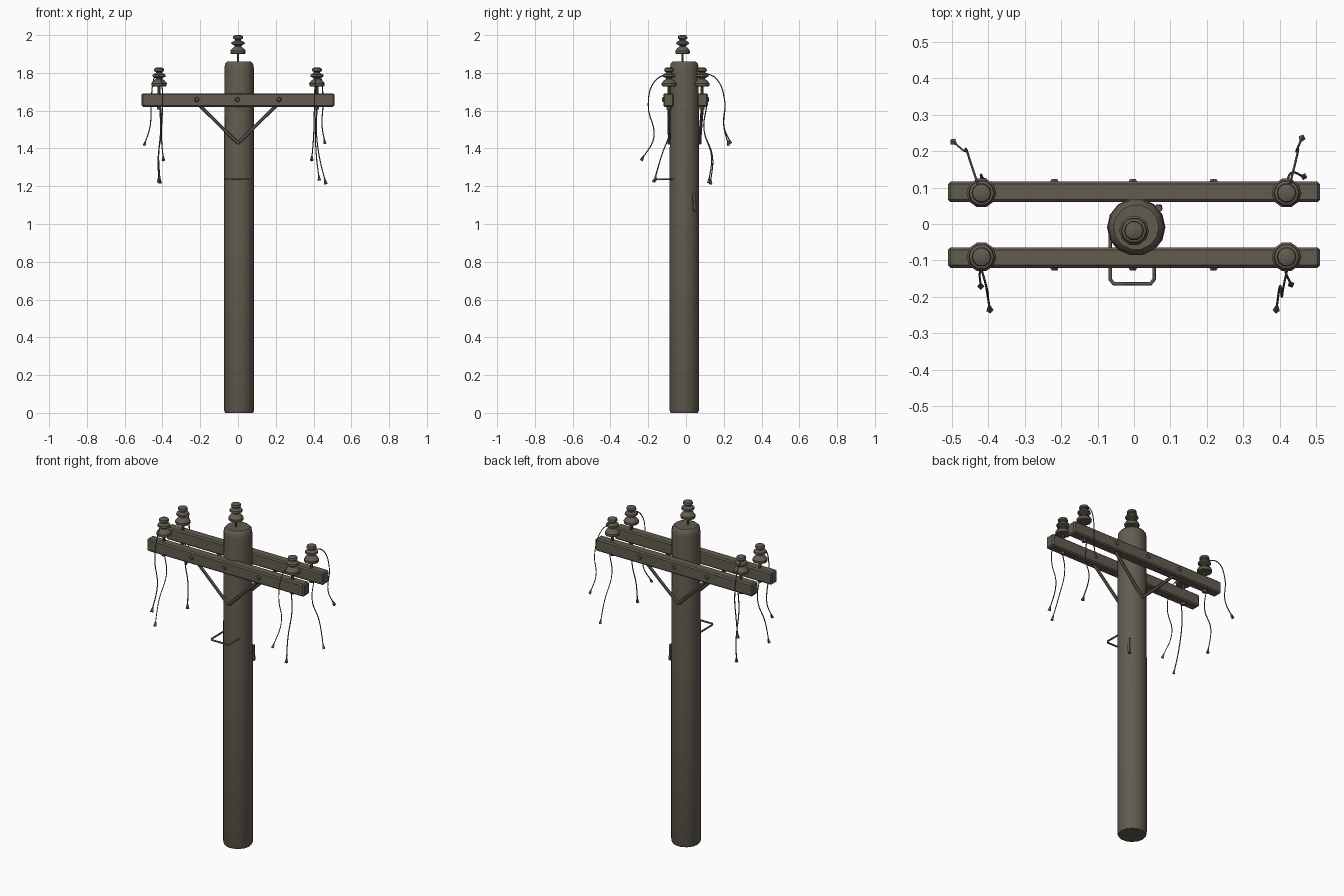
import bpy, bmesh, math
from mathutils import Vector

if "Cube" in bpy.data.objects:
    bpy.data.objects.remove(bpy.data.objects["Cube"])

wood = bpy.data.materials.new("weathered grey brown")
wood.diffuse_color = (0.122, 0.107, 0.080, 1)
wood.use_nodes = True
wood.node_tree.nodes["Principled BSDF"].inputs["Base Color"].default_value = wood.diffuse_color


def finish(bm, name, smooth=True):
    bmesh.ops.recalc_face_normals(bm, faces=bm.faces)
    me = bpy.data.meshes.new(name)
    bm.to_mesh(me)
    bm.free()
    me.materials.append(wood)
    ob = bpy.data.objects.new(name, me)
    bpy.context.collection.objects.link(ob)
    if smooth:
        bpy.ops.object.select_all(action='DESELECT')
        ob.select_set(True)
        bpy.context.view_layer.objects.active = ob
        bpy.ops.object.shade_smooth_by_angle(angle=math.radians(40))
    return ob


def lathe(name, profile, loc, sides):
    """Closed solid turned around z from (radius, height) pairs."""
    bm = bmesh.new()
    rings = []
    for r, z in profile:
        rings.append([bm.verts.new((loc[0] + r * math.cos(2 * math.pi * i / sides),
                                    loc[1] + r * math.sin(2 * math.pi * i / sides),
                                    loc[2] + z)) for i in range(sides)])
    for a, b in zip(rings, rings[1:]):
        for i in range(sides):
            j = (i + 1) % sides
            bm.faces.new((a[i], a[j], b[j], b[i]))
    bm.faces.new(rings[0])
    bm.faces.new(rings[-1])
    return finish(bm, name)


def rod(name, a, b, r1, r2=None, sides=8):
    a, b = Vector(a), Vector(b)
    d = b - a
    bm = bmesh.new()
    bmesh.ops.create_cone(bm, cap_ends=True, segments=sides, radius1=r1,
                          radius2=r1 if r2 is None else r2, depth=d.length)
    bm.transform(d.to_track_quat('Z', 'Y').to_matrix().to_4x4())
    bmesh.ops.translate(bm, verts=bm.verts, vec=(a + b) / 2)
    return finish(bm, name)


def tube(name, pts, r, kind='POLY', res=1):
    cu = bpy.data.curves.new(name, 'CURVE')
    cu.dimensions = '3D'
    cu.bevel_depth = r
    cu.bevel_resolution = res
    cu.use_fill_caps = True
    cu.resolution_u = 6
    if kind == 'POLY':
        sp = cu.splines.new('POLY')
        sp.points.add(len(pts) - 1)
        for p, c in zip(sp.points, pts):
            p.co = (*c, 1)
    else:
        sp = cu.splines.new('BEZIER')
        sp.bezier_points.add(len(pts) - 1)
        for p, c in zip(sp.bezier_points, pts):
            p.co = c
            p.handle_left_type = p.handle_right_type = 'AUTO'
    cu.materials.append(wood)
    ob = bpy.data.objects.new(name, cu)
    bpy.context.collection.objects.link(ob)
    return ob


# Pole with a chamfered top and a slightly worn foot
lathe("pole", [(0.074, 0), (0.080, 0.015), (0.080, 1.0), (0.078, 1.825),
               (0.074, 1.848), (0.062, 1.86)], (0.006, -0.009, 0), 14)
rod("pole_knot", (0.066, 0.042, 1.16), (0.070, 0.046, 1.07), 0.012, 0.009, 5)

# Insulator: three stacked bells
BELLS = [(0.022, 0), (0.040, 0.003), (0.041, 0.018), (0.030, 0.032), (0.017, 0.040),
         (0.018, 0.046), (0.036, 0.054), (0.034, 0.064), (0.017, 0.072),
         (0.017, 0.078), (0.027, 0.083), (0.025, 0.096), (0.014, 0.101)]
lathe("top_insulator", BELLS, (0, -0.018, 1.899), 10)
rod("top_pin", (0, -0.018, 1.84), (0, -0.018, 1.91), 0.006)

for side, yc, yi in (("front", -0.092, -0.09), ("back", 0.088, 0.085)):
    out = -1 if yc < 0 else 1
    # Crossarm
    bm = bmesh.new()
    bmesh.ops.create_cube(bm, size=1)
    bmesh.ops.scale(bm, verts=bm.verts, vec=(1.02, 0.056, 0.072))
    bmesh.ops.bevel(bm, geom=bm.edges[:], offset=0.007, segments=1, affect='EDGES')
    bmesh.ops.translate(bm, verts=bm.verts, vec=(0, yc, 1.656))
    finish(bm, side + "_crossarm", False)
    # Bolts
    face = yc + out * 0.027
    for x in (-0.218, -0.003, 0.218):
        rod(side + "_bolt", (x, face - out * 0.004, 1.659), (x, face + out * 0.008, 1.659),
            0.017, 0.009, 6)
    # Diagonal braces meeting on the pole
    yb = -0.088 if out < 0 else 0.072
    for s in (-1, 1):
        rod(side + "_brace", (s * 0.215, yc, 1.64), (s * 0.008, yb, 1.435), 0.009, sides=6)
    rod(side + "_brace_bolt", (0, yb - out * 0.01, 1.432), (0, yb + out * 0.010, 1.432), 0.013, 0.009, 6)
    # Insulators on pins through the arm
    for s in (-1, 1):
        x = s * 0.418
        lathe(side + "_insulator", BELLS, (x, yi, 1.727), 10)
        rod(side + "_pin", (x, yi, 1.605), (x, yi, 1.74), 0.008)
        rod(side + "_pin_nut", (x, yi, 1.607), (x, yi, 1.625), 0.013, sides=6)

# Loose wires with frayed tips: (outer loop, short hanging wire) for each insulator
WIRES = {
    "front_left": [[(-0.425, -0.10, 1.80), (-0.405, -0.17, 1.75), (-0.40, -0.20, 1.63),
                    (-0.405, -0.17, 1.46), (-0.395, -0.235, 1.34)],
                   [(-0.41, -0.10, 1.63), (-0.405, -0.085, 1.50), (-0.422, -0.13, 1.36),
                    (-0.42, -0.17, 1.225)]],
    "front_right": [[(0.425, -0.10, 1.80), (0.41, -0.17, 1.75), (0.405, -0.20, 1.63),
                     (0.40, -0.17, 1.46), (0.39, -0.235, 1.34)],
                    [(0.415, -0.10, 1.63), (0.41, -0.085, 1.50), (0.415, -0.13, 1.36),
                     (0.43, -0.165, 1.235)]],
    "back_left": [[(-0.425, 0.10, 1.80), (-0.445, 0.16, 1.77), (-0.46, 0.205, 1.65),
                   (-0.465, 0.20, 1.52), (-0.495, 0.225, 1.42)],
                  [(-0.415, 0.11, 1.63), (-0.41, 0.095, 1.50), (-0.42, 0.135, 1.36),
                   (-0.412, 0.12, 1.22)]],
    "back_right": [[(0.425, 0.10, 1.80), (0.44, 0.16, 1.77), (0.45, 0.205, 1.65),
                    (0.445, 0.20, 1.52), (0.46, 0.235, 1.43)],
                   [(0.42, 0.11, 1.63), (0.415, 0.095, 1.50), (0.43, 0.14, 1.36),
                    (0.465, 0.13, 1.215)]],
}
for name, paths in WIRES.items():
    for p in paths:
        tube(name + "_wire", p, 0.003, 'BEZIER', 0)
        end = Vector(p[-1])
        d = (end - Vector(p[-2])).normalized()
        rod(name + "_wire_tip", end - d * 0.025, end + d * 0.004, 0.003, 0.010, 4)

# Climbing step: bent bar on the front
tube("climbing_step", [(-0.065, -0.02, 1.236), (-0.065, -0.152, 1.236), (-0.055, -0.164, 1.236),
                       (0.045, -0.164, 1.236), (0.055, -0.152, 1.236), (0.055, -0.05, 1.236)], 0.005)
